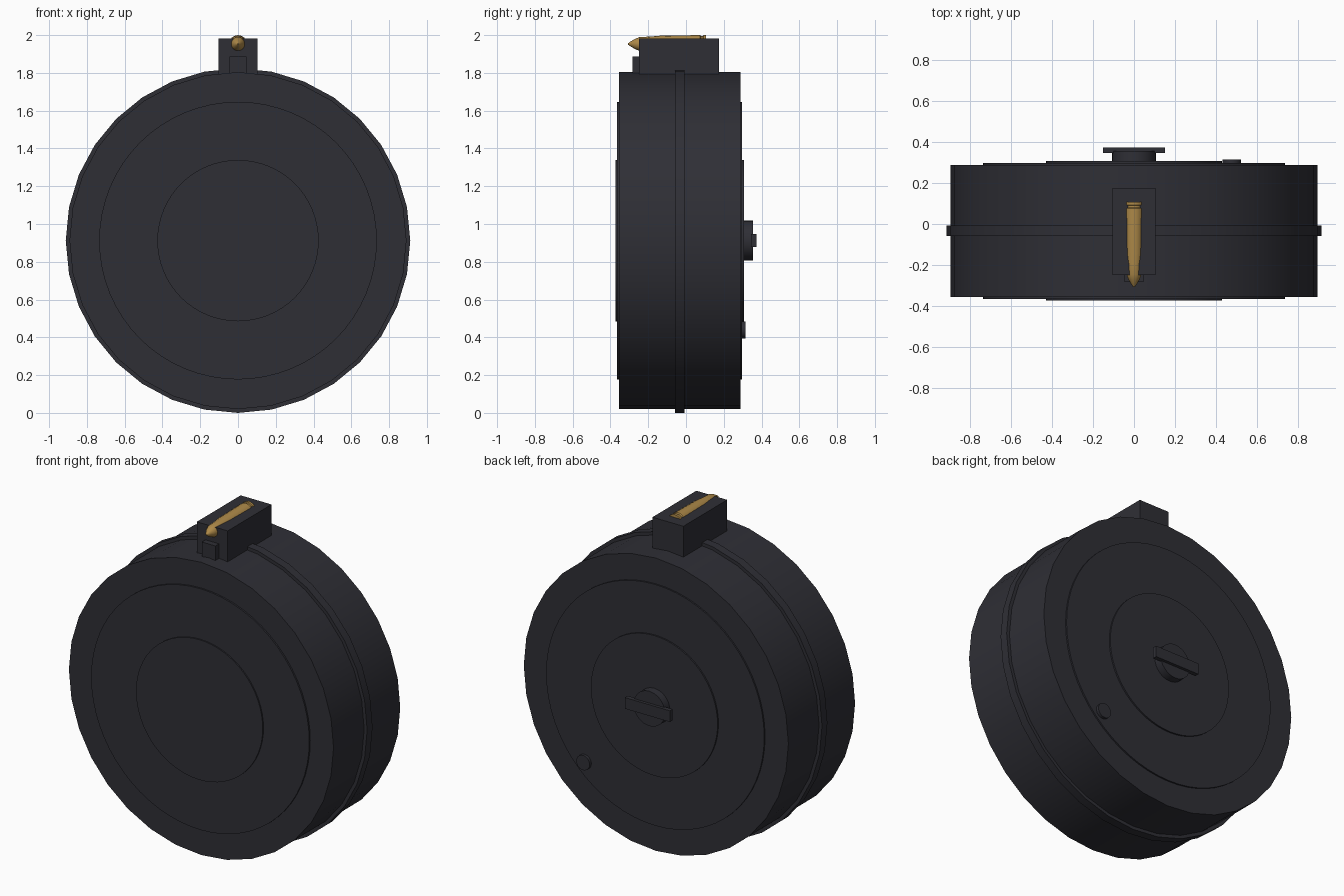
import bpy, bmesh, math
from mathutils import Matrix, Vector

if "Cube" in bpy.data.objects:
    bpy.data.objects.remove(bpy.data.objects["Cube"])

CZ = 0.912  # height of the drum axis


def material(name, rgb):
    m = bpy.data.materials.new(name)
    m.diffuse_color = (*rgb, 1)
    m.use_nodes = True
    m.node_tree.nodes["Principled BSDF"].inputs["Base Color"].default_value = m.diffuse_color
    return m


DARK = material("dark gunmetal", (0.028, 0.028, 0.036))
BRASS = material("brass", (0.42, 0.25, 0.065))


def finish(bm, name, mat):
    bmesh.ops.recalc_face_normals(bm, faces=bm.faces)
    me = bpy.data.meshes.new(name)
    bm.to_mesh(me)
    bm.free()
    me.materials.append(mat)
    ob = bpy.data.objects.new(name, me)
    bpy.context.collection.objects.link(ob)
    bpy.ops.object.select_all(action='DESELECT')
    ob.select_set(True)
    bpy.context.view_layer.objects.active = ob
    bpy.ops.object.shade_smooth_by_angle(angle=math.radians(30))
    return ob


def lathe(name, profile, x, z, sides, mat):
    """Closed solid turned about a line along y; profile is (y, radius)."""
    bm = bmesh.new()
    rings = []
    for y, r in profile:
        rings.append([bm.verts.new((x + r * math.cos(a), y, z + r * math.sin(a)))
                      for a in (2 * math.pi * i / sides for i in range(sides))])
    for a, b in zip(rings, rings[1:]):
        for i in range(sides):
            j = (i + 1) % sides
            bm.faces.new((a[i], a[j], b[j], b[i]))
    bm.faces.new(rings[0])
    bm.faces.new(rings[-1])
    return finish(bm, name, mat)


def disc(name, r, y0, y1, x=0, z=CZ, sides=32):
    return lathe(name, [(y0, r), (y1, r)], x, z, sides, DARK)


def box(name, lo, hi):
    lo, hi = Vector(lo), Vector(hi)
    bm = bmesh.new()
    bmesh.ops.create_cube(bm, size=1, matrix=Matrix.Translation((lo + hi) / 2)
                          @ Matrix.Diagonal((*(hi - lo), 1)))
    return finish(bm, name, DARK)


# Drum body and the seam ring round it
disc("drum_body", 0.892, -0.354, 0.288)
disc("seam_ring", 0.912, -0.059, -0.007)

# Stepped cover plates on both faces
disc("front_outer_plate", 0.735, -0.364, -0.30, sides=64)
disc("front_inner_plate", 0.427, -0.372, -0.30, sides=64)
disc("back_outer_plate", 0.735, 0.25, 0.297, sides=64)
disc("back_inner_plate", 0.427, 0.25, 0.306, sides=64)

# Winding key and button on the back
disc("key_hub", 0.106, 0.29, 0.354)
box("key_bar", (-0.152, 0.345, CZ - 0.034), (0.152, 0.372, CZ + 0.034))
disc("back_button", 0.045, 0.28, 0.314, x=0.475, z=0.44, sides=24)

# Feed tower with a small catch in front
box("feed_tower", (-0.104, -0.248, 1.72), (0.104, 0.174, 1.982))
box("front_catch", (-0.046, -0.283, 1.74), (0.046, -0.20, 1.888))

# Cartridge lying in the tower
lathe("cartridge", [(-0.306, 0.004), (-0.295, 0.012), (-0.27, 0.027), (-0.245, 0.037),
                    (-0.19, 0.039), (-0.135, 0.044), (0.075, 0.047), (0.08, 0.041),
                    (0.09, 0.041), (0.093, 0.047), (0.107, 0.047)],
      0, 1.953, 16, BRASS)
